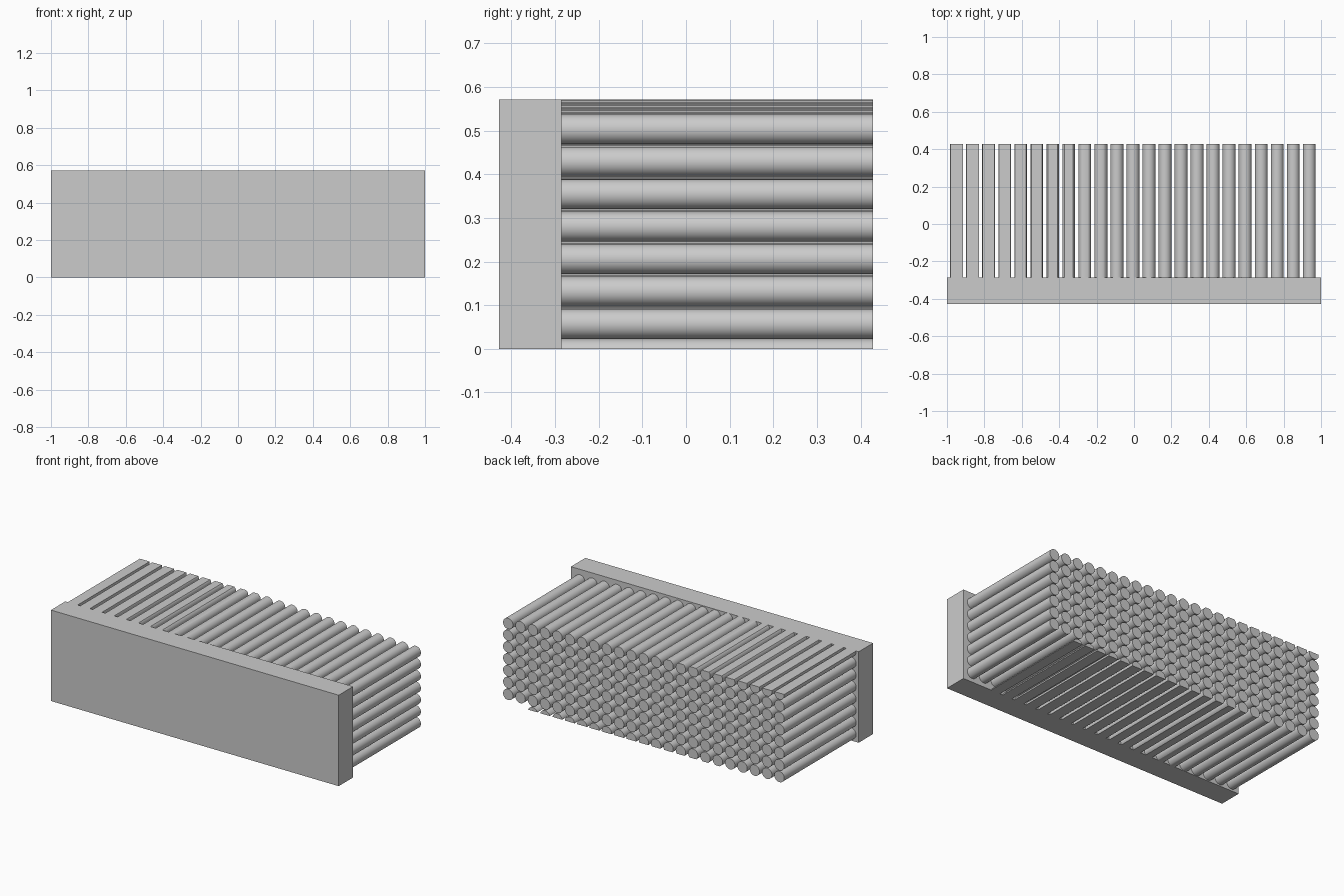
import bpy, bmesh, math
from mathutils import Matrix, Vector

if "Cube" in bpy.data.objects:
    bpy.data.objects.remove(bpy.data.objects["Cube"], do_unlink=True)

# Working unit: 70 units make the full length
U = 2 / 70
LENGTH, HEIGHT, PLATE, PIN_LENGTH = 70 * U, 20 * U, 5 * U, 25 * U
FRONT = -(PLATE + PIN_LENGTH) / 2
RADIUS = 1.2 * U
COLUMNS, ROWS = 23, 8

grey = bpy.data.materials.new("light_grey")
grey.use_nodes = True
colour = (0.6, 0.6, 0.6, 1)
grey.diffuse_color = colour
grey.node_tree.nodes["Principled BSDF"].inputs["Base Color"].default_value = colour


def add_object(name, bm):
    mesh = bpy.data.meshes.new(name)
    bm.to_mesh(mesh)
    bm.free()
    mesh.materials.append(grey)
    obj = bpy.data.objects.new(name, mesh)
    bpy.context.collection.objects.link(obj)
    return obj


def trim(bm, z, direction):
    """Cut away everything past the level z and cap the cuts."""
    cut = bmesh.ops.bisect_plane(
        bm, geom=bm.verts[:] + bm.edges[:] + bm.faces[:], dist=1e-6,
        plane_co=Vector((0, 0, z)), plane_no=Vector((0, 0, direction)), clear_outer=True)
    edges = [e for e in cut["geom_cut"] if isinstance(e, bmesh.types.BMEdge) and e.is_boundary]
    bmesh.ops.holes_fill(bm, edges=edges, sides=0)


# Base plate
bm = bmesh.new()
place = Matrix.Translation((0, FRONT + PLATE / 2, HEIGHT / 2))
bmesh.ops.create_cube(bm, size=1, matrix=place @ Matrix.Diagonal((LENGTH, PLATE, HEIGHT, 1)))
add_object("base_plate", bm)

# Pin grid: each column sits slightly lower than its neighbour
bm = bmesh.new()
turn = Matrix.Rotation(math.pi / 2, 4, "X")
for column in range(COLUMNS):
    x = (1.8 + 3 * column) * U - LENGTH / 2
    for row in range(ROWS):
        z = (1.6 - 0.1 * column + 2.6 * row) * U
        if z < -0.45 * U or z > HEIGHT:
            continue
        place = Matrix.Translation((x, FRONT + PLATE + PIN_LENGTH / 2, z))
        bmesh.ops.create_cone(bm, cap_ends=True, segments=32, radius1=RADIUS,
                              radius2=RADIUS, depth=PIN_LENGTH, matrix=place @ turn)

# Trim the pins level with the plate
trim(bm, HEIGHT, 1)
trim(bm, 0, -1)
bmesh.ops.recalc_face_normals(bm, faces=bm.faces[:])
pins = add_object("cooling_pins", bm)

bpy.ops.object.select_all(action="DESELECT")
pins.select_set(True)
bpy.context.view_layer.objects.active = pins
bpy.ops.object.shade_smooth_by_angle(angle=math.radians(30))
